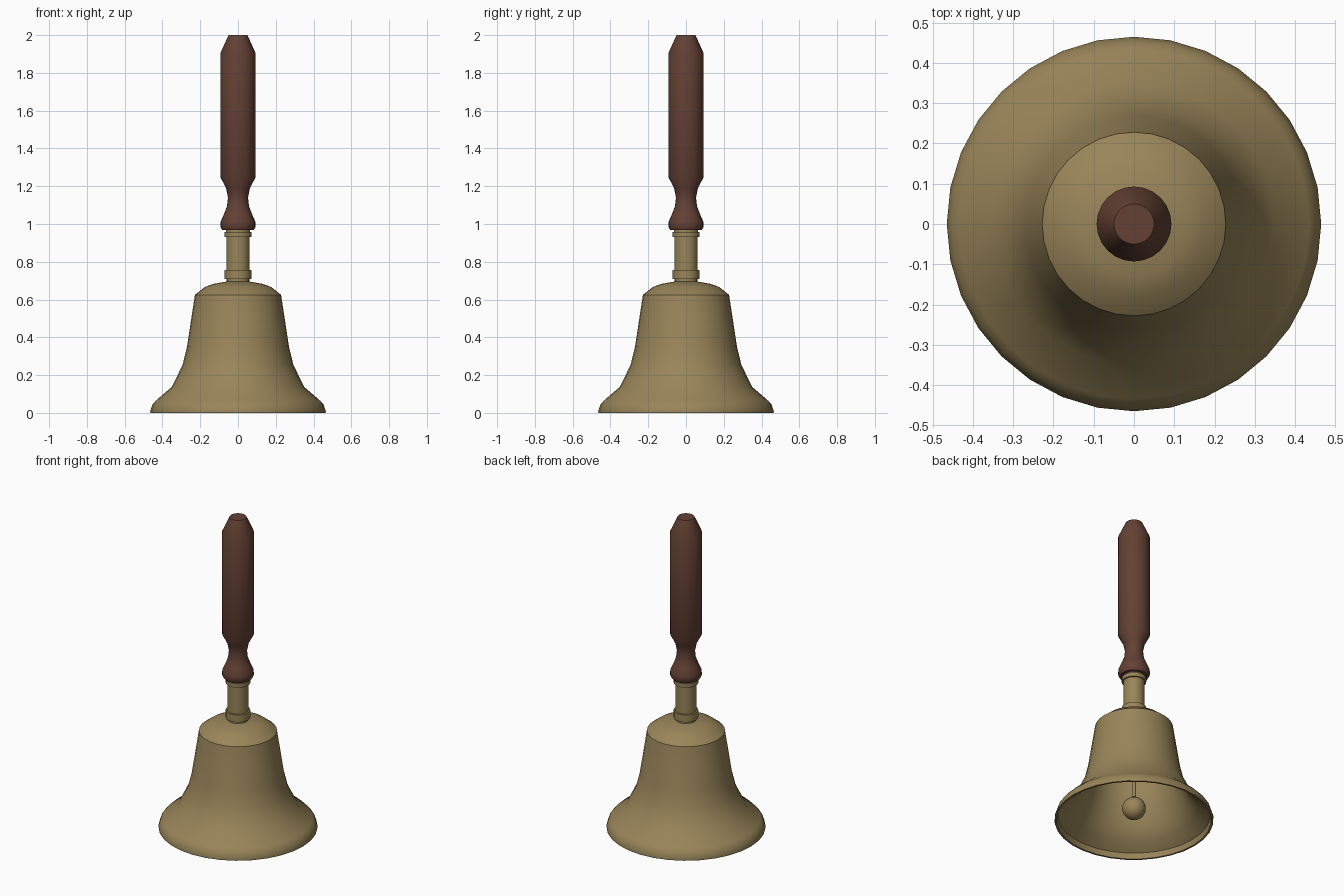
import bpy, bmesh, math

if "Cube" in bpy.data.objects:
    bpy.data.objects.remove(bpy.data.objects["Cube"])


def material(name, rgb):
    m = bpy.data.materials.new(name)
    m.diffuse_color = (*rgb, 1)
    m.use_nodes = True
    m.node_tree.nodes["Principled BSDF"].inputs["Base Color"].default_value = m.diffuse_color
    return m


brass = material("aged brass", (0.32, 0.235, 0.10))
wood = material("dark wood", (0.125, 0.052, 0.034))


def finish(obj, mat, angle=32):
    obj.data.materials.append(mat)
    bpy.ops.object.select_all(action='DESELECT')
    obj.select_set(True)
    bpy.context.view_layer.objects.active = obj
    bpy.ops.object.shade_smooth_by_angle(angle=math.radians(angle))


def lathe(name, profile, sides, mat, angle=32):
    """Spin a (radius, height) profile around z; radius 0 closes at a pole."""
    bm = bmesh.new()
    rings = []
    for r, z in profile:
        n = 1 if r == 0 else sides
        rings.append([bm.verts.new((r * math.cos(2 * math.pi * i / sides),
                                    r * math.sin(2 * math.pi * i / sides), z))
                      for i in range(n)])
    for a, b in zip(rings, rings[1:]):
        for i in range(sides):
            j = (i + 1) % sides
            corners = [a[i % len(a)], a[j % len(a)], b[j % len(b)], b[i % len(b)]]
            bm.faces.new(list(dict.fromkeys(corners)))
    bmesh.ops.recalc_face_normals(bm, faces=bm.faces)
    mesh = bpy.data.meshes.new(name)
    bm.to_mesh(mesh)
    bm.free()
    obj = bpy.data.objects.new(name, mesh)
    bpy.context.collection.objects.link(obj)
    finish(obj, mat, angle)
    return obj


# bell body: domed crown, flared outside, lip, hollow inside
lathe("bell_body", [
    (0, 0.70), (0.07, 0.694), (0.13, 0.683), (0.175, 0.667), (0.228, 0.625),
    (0.27, 0.35), (0.293, 0.255), (0.35, 0.138), (0.435, 0.065), (0.453, 0.045),
    (0.465, 0.008), (0.464, 0),
    (0.452, 0), (0.445, 0.035), (0.375, 0.08), (0.325, 0.14), (0.27, 0.25),
    (0.245, 0.35), (0.205, 0.61), (0.15, 0.65), (0, 0.67)], 32, brass)

# neck with two collars
lathe("neck", [
    (0, 0.69), (0.06, 0.69), (0.06, 0.709), (0.072, 0.709), (0.072, 0.757),
    (0.062, 0.757), (0.062, 0.932), (0.072, 0.932), (0.072, 0.957),
    (0.064, 0.957), (0.064, 0.972), (0, 0.972)], 24, brass)

# turned wooden handle
lathe("handle", [
    (0, 0.967), (0.083, 0.967), (0.093, 0.985), (0.092, 1.012), (0.075, 1.05),
    (0.058, 1.095), (0.053, 1.14), (0.063, 1.19), (0.093, 1.247),
    (0.093, 1.905), (0.05, 2.0), (0, 2.0)], 24, wood, 40)

# clapper rod and ball
lathe("clapper_rod", [(0, 0.10), (0.013, 0.10), (0.013, 0.67), (0, 0.67)], 12, brass)
bpy.ops.mesh.primitive_uv_sphere_add(segments=24, ring_count=12, radius=0.069,
                                     location=(0, 0, 0.08))
ball = bpy.context.object
ball.name = "clapper_ball"
finish(ball, brass)
